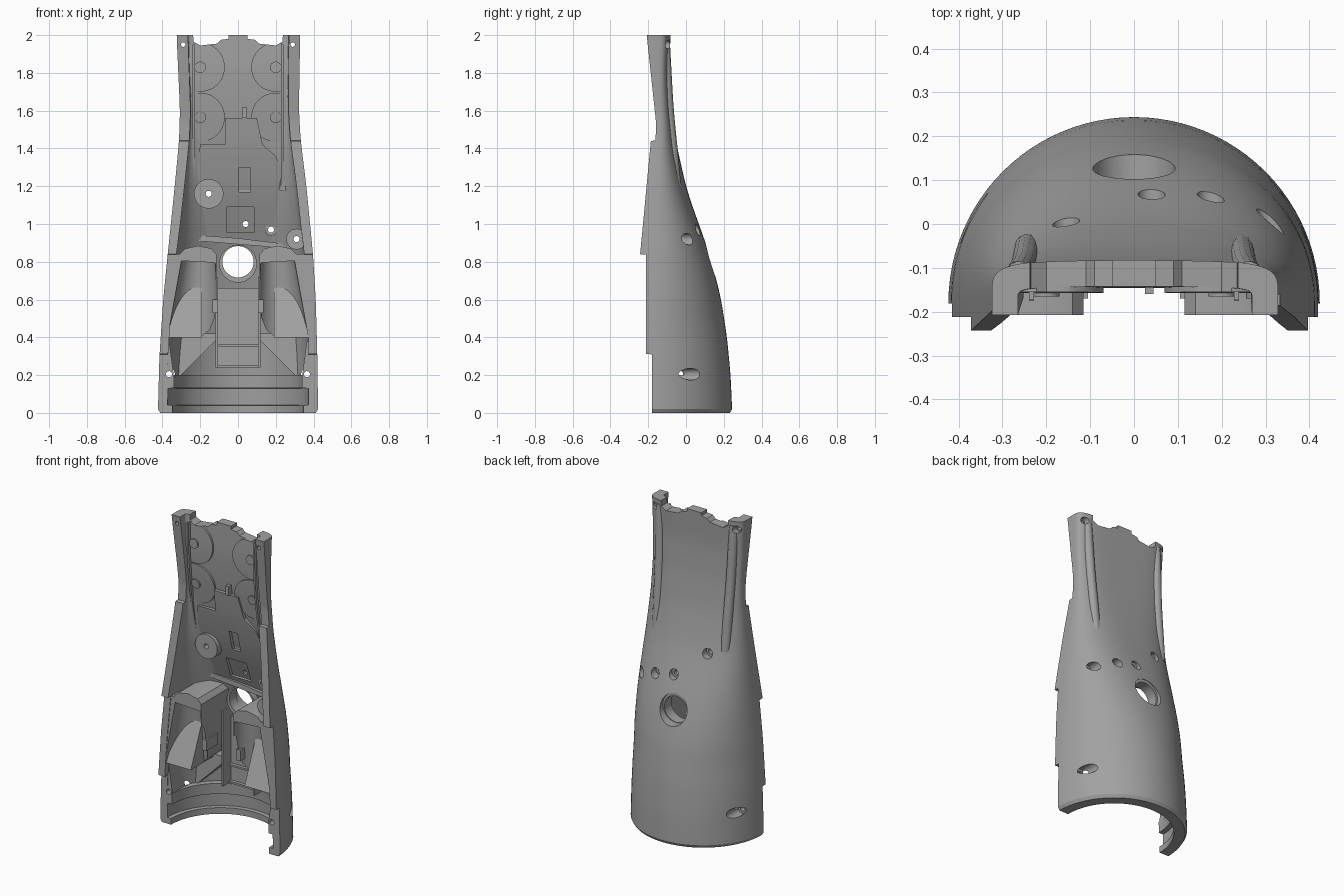
import bpy, bmesh, math
from mathutils import Vector

if "Cube" in bpy.data.objects:
    bpy.data.objects.remove(bpy.data.objects["Cube"], do_unlink=True)

grey = bpy.data.materials.new("plain grey")
grey.use_nodes = True
grey.diffuse_color = (0.36, 0.36, 0.36, 1)
grey.node_tree.nodes["Principled BSDF"].inputs["Base Color"].default_value = (0.36, 0.36, 0.36, 1)

# Shell profiles: (z, value)
WIDTH = [(0, .424), (.3, .416), (.6, .396), (.84, .372), (1.2, .335), (1.44, .312), (1.6, .307), (2, .325)]
LEFT_EXTRA = [(0, 0), (.3, .004), (.84, .025), (1.2, .027), (1.44, .02), (2, .004)]
BACK = [(0, .245), (.2, .236), (.4, .217), (.6, .186), (.75, .15), (.9, .104), (1, .068), (1.1, .032),
        (1.2, 0), (1.4, -.046), (1.6, -.074), (1.8, -.088), (2, -.082)]
CHAMFER = [(0, .012), (.02, 0), (2, 0)]
FRONT = [(0, -.18), (.31, -.18), (.312, -.212), (.838, -.212), (.84, -.243), (1.44, -.186), (1.442, -.16), (1.55, -.16), (2, -.208)]
CENTRE = [(0, -.18), (1.2, -.18), (1.5, -.155), (2, -.17)]
POWER = [(0, 2), (.5, 2), (.92, 2.35), (1.4, 3), (2, 4.6)]
WALL = [(0, .065), (.02, .077), (.04, .077), (.041, .05), (.13, .05), (.131, .08), (.2, .08), (.201, .045), (.8, .045), (1, .05), (2, .06)]


def at(table, z):
    for (z0, a), (z1, b) in zip(table, table[1:]):
        if z <= z1:
            return a + (b - a) * (z - z0) / (z1 - z0)
    return table[-1][1]


def smooth(table, z):
    """Profile value with the corners between its points rounded off."""
    return sum(at(table, min(max(z + k * .025, 0), 2)) for k in range(-2, 3)) / 5


def section(z, inset):
    inset += at(CHAMFER, z)
    right, c, p = smooth(WIDTH, z) - inset, smooth(CENTRE, z), 2 / smooth(POWER, z)
    left = right + smooth(LEFT_EXTRA, z)
    d = smooth(BACK, z) - c - inset
    f = min(at(FRONT, z), c - .001)
    pts = [(left, f, z)]
    for i in range(49):
        a = math.pi * i / 48
        co, si = math.cos(a), max(math.sin(a), 0)
        pts.append((co ** p * left if co > 0 else -(-co) ** p * right, c + d * si ** p, z))
    return pts + [(-right, f, z)]


def finish(bm, name):
    bmesh.ops.recalc_face_normals(bm, faces=bm.faces)
    me = bpy.data.meshes.new(name)
    bm.to_mesh(me)
    bm.free()
    ob = bpy.data.objects.new(name, me)
    bpy.context.collection.objects.link(ob)
    me.materials.append(grey)
    return ob


def loft(name, ring):
    levels = sorted({round(i * .04, 3) for i in range(51)} | {p[0] for t in (FRONT, WALL) for p in t})
    bm = bmesh.new()
    rows = [[bm.verts.new(p) for p in ring(z)] for z in levels]
    n = len(rows[0])
    for a, b in zip(rows, rows[1:]):
        for i in range(n):
            j = (i + 1) % n
            bm.faces.new((a[i], a[j], b[j], b[i]))
    for r in (rows[0], rows[-1]):
        for i in range(n // 2 - 1):
            quad = (r[i], r[i + 1], r[n - 2 - i], r[n - 1 - i])
            bm.faces.new(tuple(dict.fromkeys(quad)))
    return finish(bm, name)


def prism(name, outline, y0, y1):
    """Front outline in x, z extruded from y0 to y1; either depth may follow z."""
    bm = bmesh.new()
    bm.faces.new([bm.verts.new((x, 0, z)) for x, z in outline])
    if callable(y0):
        for i in range(1, 40):
            bmesh.ops.bisect_plane(bm, geom=bm.verts[:] + bm.edges[:] + bm.faces[:],
                                   plane_co=(0, 0, i * .05 + .003), plane_no=(0, 0, 1))
    near = bm.verts[:]
    far = [g for g in bmesh.ops.extrude_face_region(bm, geom=bm.faces[:], use_keep_orig=True)["geom"]
           if isinstance(g, bmesh.types.BMVert)]
    for vs, y in ((near, y0), (far, y1)):
        for v in vs:
            v.co.y = y(v.co.z) if callable(y) else y
    return finish(bm, name)


def box(name, x0, x1, y0, y1, z0, z1):
    return prism(name, [(x0, z0), (x1, z0), (x1, z1), (x0, z1)], y0, y1)


def disc(x, z, r):
    return [(x + r * math.cos(i * math.pi / 20), z + r * math.sin(i * math.pi / 20)) for i in range(40)]


def taper(name, a, b, r1, r2):
    a, b = Vector(a), Vector(b)
    bm = bmesh.new()
    bmesh.ops.create_cone(bm, cap_ends=True, segments=48, radius1=r1, radius2=r2, depth=(b - a).length)
    rot = (b - a).to_track_quat('Z', 'Y')
    for v in bm.verts:
        v.co = rot @ v.co + (a + b) / 2
    return finish(bm, name)


def boolean(ob, tool, mode='DIFFERENCE'):
    m = ob.modifiers.new("cut", 'BOOLEAN')
    m.operation, m.object, m.solver = mode, tool, 'EXACT'
    bpy.context.view_layer.objects.active = ob
    bpy.ops.object.modifier_apply(modifier=m.name)


def bounds(ob):
    axes = list(zip(*(v.co for v in ob.data.vertices)))
    return [(min(a), max(a)) for a in axes]


def inner(z):
    return smooth(BACK, z) - at(WALL, z)


# Outer shell and a solid envelope that trims the inside parts
shell = loft("shell", lambda z: section(z, 0) + section(z, at(WALL, z))[::-1])
envelope = loft("envelope", lambda z: section(z, .012))
parts, cutters = [], [envelope]

# Raised floor of the middle bay
outline = [(-.3, .93), (.3, .89), (.27, 1.2), (.2, 1.36), (.13, 1.42), (.1, 1.56), (-.07, 1.56), (-.07, 1.42), (-.2, 1.42), (-.23, 1.2)]
floor = prism("bay_floor", outline, lambda z: inner(z) - .022, lambda z: inner(z) + .02)
parts.append(floor)
pockets = [box("square_pocket", -.06, .085, -.3, .035, .955, 1.09), box("slot_pocket", .005, .065, -.3, -.045, 1.17, 1.3)]
for p in pockets:
    boolean(floor, p)
cutters += pockets

# Sloping shelf, hole collar, screw bosses and middle tray
parts.append(prism("shelf", [(-.33, .92), (.33, .865), (.33, .885), (0, .925), (-.33, .95)], .01, .2))
for name, x, z, y, r in (("hole_collar", 0, .79, .03, .1), ("bay_boss", -.155, 1.16, -.1, .078),
                         ("edge_boss", .31, .92, -.17, .055), ("small_boss", .175, .97, 0, .03)):
    parts.append(prism(name, disc(x, z, r), y, .16))
parts.append(box("tray", -.11, .11, .08, .22, .24, .66))
for z in (.24, .35):
    parts.append(box("tray_bar", -.11, .11, .06, .22, z, z + .012))
parts.append(box("key_tab", .32, .37, -.225, -.1, 1.16, 1.18))
parts.append(box("centre_fin", .025, .045, -.16, -.09, 1.56, 1.62))

for s in (-1, 1):
    side = "left" if s > 0 else "right"
    # Hooded cell cup with a tapered channel and a ramp at its foot
    cup = prism(side + "_cup", [(s * x, z) for x, z in ((.42, .4), (.42, .84), (.31, .84), (.28, .87), (.21, .885), (.14, .87),
                (.115, .84), (.115, .56), (.125, .5), (.15, .44), (.2, .4))], -.208, .24)
    channel = taper("channel", (s * .235, -.2, .38), (s * .21, -.2, .8), .14, .09)
    boolean(cup, channel)
    cutters.append(channel)
    parts.append(cup)
    parts.append(box(side + "_ramp", s * .19, s * .375, lambda z: -.205 + (z - .4) * .42, .1, .4, .72))
    # Corner gusset, sloping web and divider wall
    parts.append(prism(side + "_gusset", [(s * x, z) for x, z in ((.43, .135), (.34, .135), (.34, .2), (.365, .38), (.43, .38))], -.178, .24))
    parts.append(prism(side + "_web", [(s * x, z) for x, z in ((.4, .18), (.32, .18), (.12, .38), (.12, .42), (.4, .42))], .02, .24))
    parts.append(box(side + "_divider", s * .105, s * .118, 0, .24, .24, .72))
    parts.append(box(side + "_clip", s * .105, s * .135, -.17, -.05, .53, .6))
    # Upper rails and round contact pads
    parts.append(box(side + "_rail", s * .228, s * .24, lambda z: inner(z) - .03, lambda z: inner(z) + .03, 1.2, 1.95))
    for z in (1.83, 1.565):
        parts.append(prism(side + "_pad", disc(s * .2, z, .13), lambda z: inner(z) - .012, lambda z: inner(z) + .02))
        parts.append(prism(side + "_pad_hub", disc(s * .2, z, .03), lambda z: inner(z) - .02, lambda z: inner(z) + .02))

for p in parts:
    boolean(p, envelope, 'INTERSECT')

# Screw channels on the back
for s in (-1, 1):
    cu = bpy.data.curves.new("screw_channel", 'CURVE')
    cu.dimensions, cu.bevel_depth, cu.bevel_resolution, cu.use_fill_caps = '3D', .03, 5, True
    sp = cu.splines.new('NURBS')
    path = ((.262, -.115, 1.97), (.257, -.106, 1.8), (.251, -.095, 1.6), (.246, -.072, 1.38), (.243, -.053, 1.18))
    sp.points.add(len(path) - 1)
    for pt, (x, y, z) in zip(sp.points, path):
        pt.co = (s * x, y, z, 1)
    sp.use_endpoint_u, sp.order_u = True, 3
    ob = bpy.data.objects.new("screw_channel", cu)
    bpy.context.collection.objects.link(ob)
    bpy.ops.object.select_all(action='DESELECT')
    ob.select_set(True)
    bpy.context.view_layer.objects.active = ob
    bpy.ops.object.convert(target='MESH')
    ob.data.materials.clear()
    ob.data.materials.append(grey)
    parts.append(ob)

# Through holes with wider bores from the back
tools = [prism("main_hole", disc(0, .8, .083), -.1, .4), prism("main_bore", disc(0, .808, .094), .1, .4)]
for x, z, y in ((-.155, 1.16, -.03), (.04, 1, .04), (.175, .97, .01), (.31, .92, -.05),
                (-.365, .205, -.05), (.365, .205, -.05), (-.29, 1.95, -.125), (.29, 1.95, -.125)):
    small = z > 1.9
    tools.append(prism("screw_hole", disc(x, z, .012 if small else .016), -.4, .4))
    tools.append(prism("screw_bore", disc(x, z, .022 if small else .031), y, .4))

# Stepped top edge
for s in (-1, 1):
    steps = [(s * x, z) for x, z in ((.05, 2.1), (.05, 1.98), (.09, 1.975), (.11, 1.955), (.2, 1.945), (.235, 1.965), (.245, 2.1))]
    tools.append(prism("top_notch", steps, -.3, .1))

for tool in tools:
    for ob in [shell] + [p for p in parts if len(p.data.vertices)]:
        if all(a[0] < b[1] and b[0] < a[1] for a, b in zip(bounds(ob), bounds(tool))):
            boolean(ob, tool)

for ob in cutters + tools:
    bpy.data.objects.remove(ob, do_unlink=True)

bpy.ops.object.select_all(action='DESELECT')
for ob in [shell] + parts:
    ob.select_set(True)
bpy.context.view_layer.objects.active = shell
bpy.ops.object.shade_smooth_by_angle(angle=math.radians(30))
